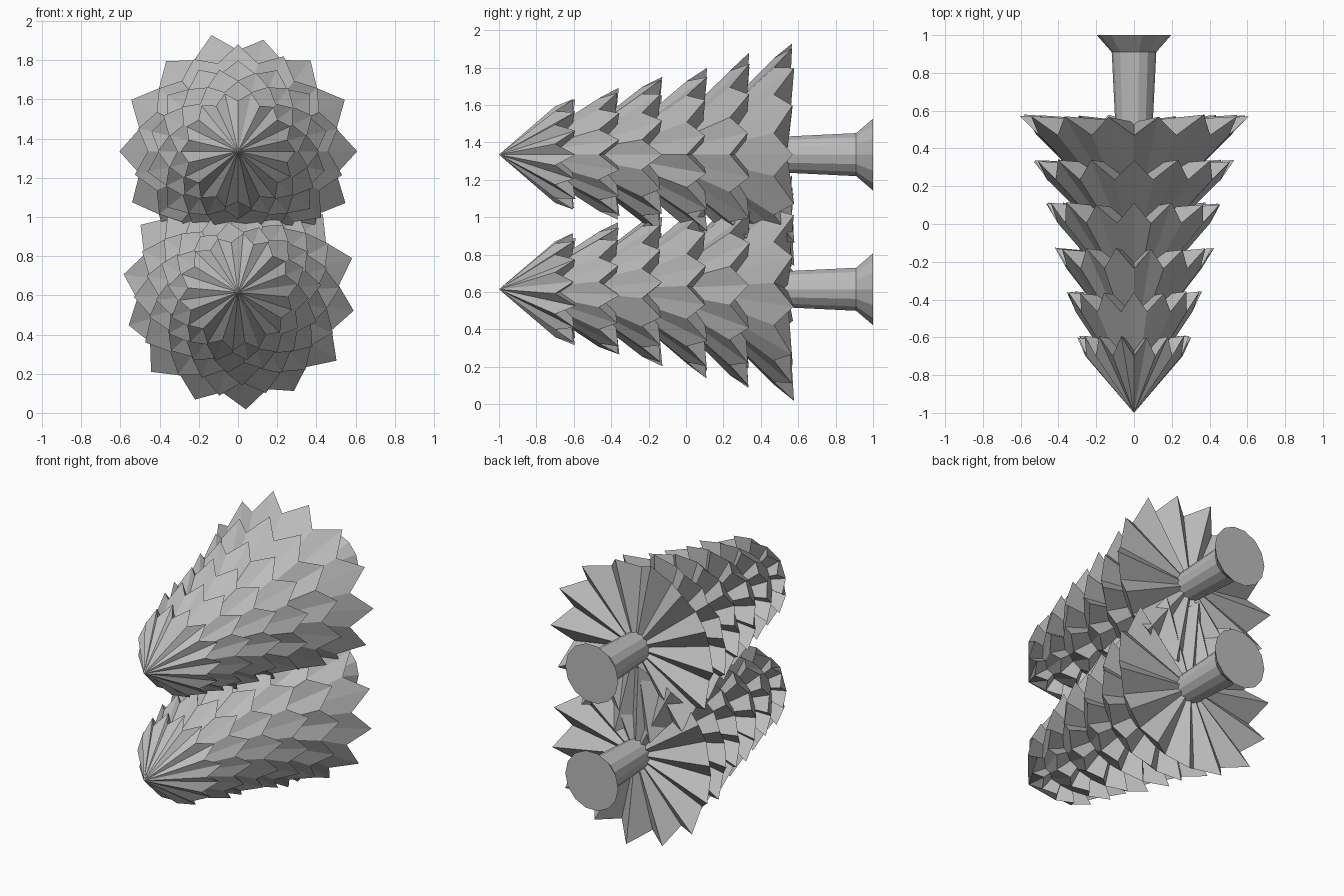
import bpy, bmesh, math, random

cube = bpy.data.objects.get("Cube")
if cube:
    bpy.data.objects.remove(cube)

random.seed(4)
POINTS = 14
GREY = (0.5, 0.5, 0.5, 1)

mat = bpy.data.materials.new("plain grey")
mat.use_nodes = True
mat.diffuse_color = GREY
mat.node_tree.nodes["Principled BSDF"].inputs["Base Color"].default_value = GREY


def finish(name, bm):
    bmesh.ops.recalc_face_normals(bm, faces=bm.faces)
    mesh = bpy.data.meshes.new(name)
    bm.to_mesh(mesh)
    bm.free()
    mesh.materials.append(mat)
    bpy.context.collection.objects.link(bpy.data.objects.new(name, mesh))


def ring(bm, y, radius, z, count):
    return [bm.verts.new((radius * math.cos(a), y, z + radius * math.sin(a)))
            for a in (math.tau * i / count for i in range(count))]


def branch_tier(name, z, apex, rim, radius, turn):
    """Pleated star cone: long points at the rim, notches set forward."""
    bm = bmesh.new()
    tip = bm.verts.new((0, apex, z))
    base = bm.verts.new((0, rim - 0.04, z))
    edge = []
    for i in range(2 * POINTS):
        notch = i % 2
        a = math.tau * (i / 2 + turn) / POINTS
        r = radius * (0.86 if notch else random.uniform(0.96, 1.02))
        y = rim - (0.11 if notch else random.uniform(0, 0.015))
        edge.append(bm.verts.new((r * math.cos(a), y, z + r * math.sin(a))))
    for i, v in enumerate(edge):
        bm.faces.new((tip, edge[i - 1], v))
        bm.faces.new((base, v, edge[i - 1]))
    finish(name, bm)


def trunk(name, z):
    """Slim post with a flared foot."""
    bm = bmesh.new()
    loops = [ring(bm, y, r, z, POINTS)
             for y, r in ((0.3, 0.1), (0.55, 0.1), (0.91, 0.118), (1, 0.197))]
    for a, b in zip(loops, loops[1:]):
        for i in range(POINTS):
            bm.faces.new((a[i - 1], a[i], b[i], b[i - 1]))
    bm.faces.new(loops[0])
    bm.faces.new(loops[-1])
    finish(name, bm)


# Apex position, rim position and point radius of each tier, tip first
TIERS = ((-1, -0.59, 0.3), (-0.93, -0.355, 0.36), (-0.7, -0.125, 0.42),
         (-0.46, 0.115, 0.47), (-0.22, 0.345, 0.535), (-0.04, 0.58, 0.6))

# Two trees lying on their sides, one above the other
TREES = (("upper", 1.335, (0, 0.5, 0, 0.5, 0.5, 0)),
         ("lower", 0.615, (0.3, 0.8, 0.2, 0.6, 0.1, 0.65)))
for side, height, turns in TREES:
    trunk(side + "_trunk", height)
    for n, (tier, turn) in enumerate(zip(TIERS, turns), 1):
        branch_tier(f"{side}_branch_tier_{n}", height, *tier, turn)
